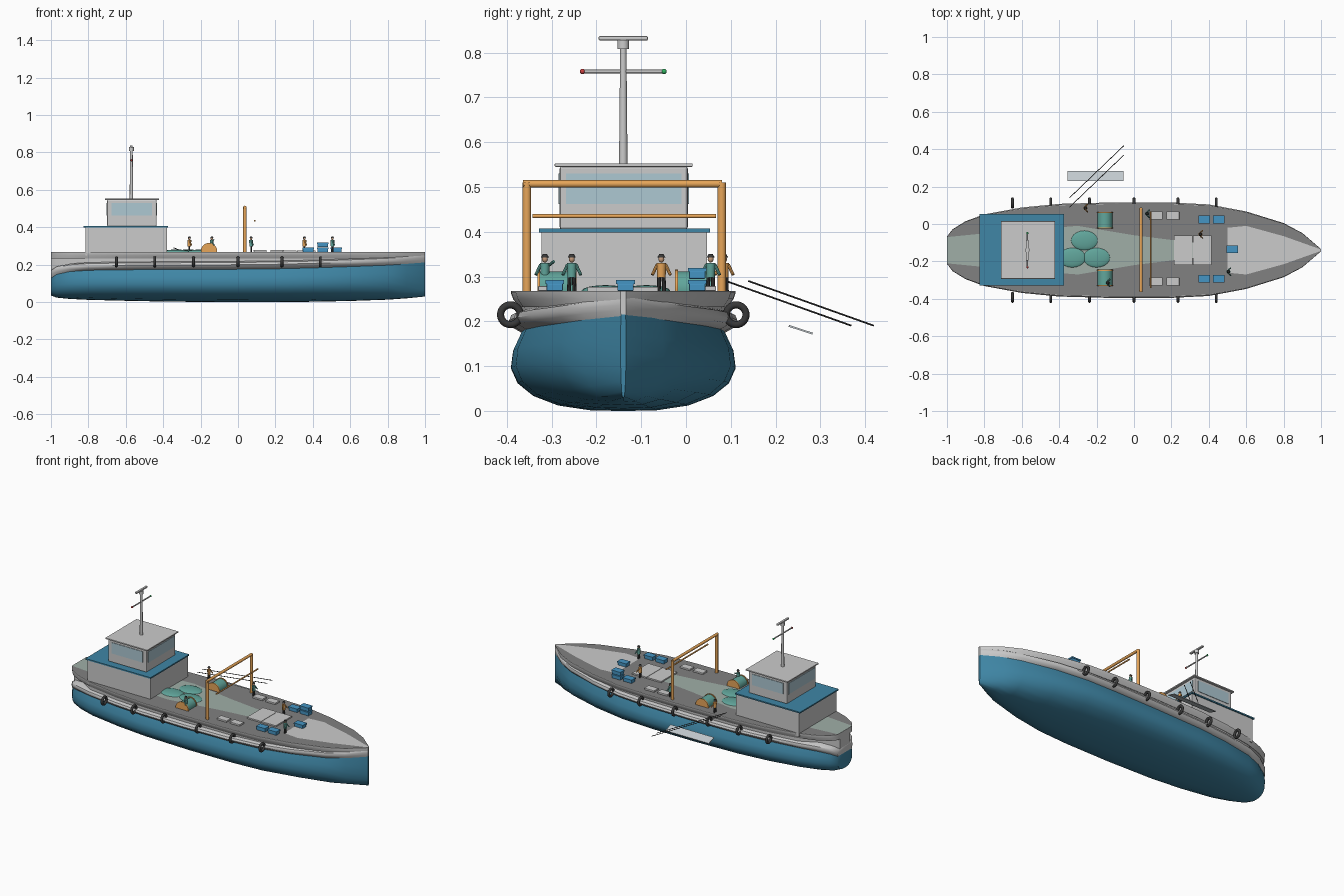
import bpy, bmesh, math
from mathutils import Vector

if "Cube" in bpy.data.objects:
    bpy.data.objects.remove(bpy.data.objects["Cube"])

CY = -0.14   # boat centreline
DZ = 0.268   # deck level

def mat(name, r, g, b):
    m = bpy.data.materials.new(name)
    m.diffuse_color = (r, g, b, 1)
    m.use_nodes = True
    m.node_tree.nodes["Principled BSDF"].inputs["Base Color"].default_value = m.diffuse_color
    return m

BLUE = mat("blue_paint", 0.05, 0.24, 0.38)
CRATE = mat("crate_blue", 0.06, 0.3, 0.55)
ORANGE = mat("orange_paint", 0.8, 0.38, 0.1)
TEAL = mat("net_teal", 0.12, 0.38, 0.33)
GREEN = mat("deck_green", 0.35, 0.43, 0.39)
DARK = mat("rubber", 0.04, 0.04, 0.04)
DECK = mat("deck_grey", 0.22, 0.22, 0.22)
GLASS = mat("glass", 0.42, 0.58, 0.65)
RED = mat("port_red", 0.6, 0.05, 0.05)
LAMP = mat("starboard_green", 0.03, 0.45, 0.12)
SKIN = mat("skin", 0.55, 0.33, 0.2)

def finish(name, m, smooth=None):
    o = bpy.context.object
    o.name = name
    if m:
        o.data.materials.append(m)
    if smooth:
        bpy.ops.object.shade_smooth_by_angle(angle=math.radians(smooth))
    return o

def box(name, x0, x1, y0, y1, z0, z1, m=None, bevel=0):
    bpy.ops.mesh.primitive_cube_add(size=1, location=((x0+x1)/2, (y0+y1)/2, (z0+z1)/2))
    o = finish(name, m)
    o.scale = (x1-x0, y1-y0, z1-z0)
    bpy.ops.object.transform_apply(location=False, rotation=False, scale=True)
    if bevel:
        b = o.modifiers.new("bevel", 'BEVEL')
        b.width, b.segments = bevel, 2
    return o

def rod(name, a, b, r0, m=None, r1=None, n=12):
    a, b = Vector(a), Vector(b)
    d = b - a
    bpy.ops.mesh.primitive_cone_add(vertices=n, radius1=r0, radius2=r0 if r1 is None else r1,
                                    depth=d.length, location=(a+b)/2,
                                    rotation=d.to_track_quat('Z', 'Y').to_euler())
    return finish(name, m, 40)

def ball(name, c, s, m=None):
    bpy.ops.mesh.primitive_uv_sphere_add(segments=20, ring_count=12, radius=1, location=c)
    o = finish(name, m, 60)
    o.scale = s
    return o

def mesh_obj(name, bm, m, smooth=None):
    bmesh.ops.remove_doubles(bm, verts=bm.verts, dist=0.0001)
    bmesh.ops.recalc_face_normals(bm, faces=bm.faces)
    me = bpy.data.meshes.new(name)
    bm.to_mesh(me)
    bm.free()
    o = bpy.data.objects.new(name, me)
    bpy.context.collection.objects.link(o)
    bpy.ops.object.select_all(action='DESELECT')
    o.select_set(True)
    bpy.context.view_layer.objects.active = o
    return finish(name, m, smooth)

# stations: x, half beam, keel z, paint line z
ST = [(-1, .072, .035, .13), (-.97, .11, .024, .15), (-.9, .152, .017, .165), (-.8, .188, .012, .172),
      (-.6, .224, .007, .175), (-.4, .243, .003, .176), (-.1, .251, 0, .177), (.2, .25, 0, .18),
      (.4, .24, .002, .185), (.6, .203, .006, .192), (.8, .142, .013, .2), (.9, .09, .02, .207), (1, .006, .03, .215)]

def loft(name, half, m, smooth=40):
    """half(station) gives (half width, z) points; mirrored about the centreline"""
    bm = bmesh.new()
    rows = []
    for s in ST:
        p = half(s)
        ring = [(CY-w, z) for w, z in reversed(p)] + [(CY+w, z) for w, z in p]
        rows.append([bm.verts.new((s[0], y, z)) for y, z in ring])
    n = len(rows[0])
    for r, q in zip(rows, rows[1:]):
        for i in range(n):
            j = (i+1) % n
            bm.faces.new((r[i], r[j], q[j], q[i]))
    bm.faces.new(rows[0])
    bm.faces.new(rows[-1])
    return mesh_obj(name, bm, m, smooth)

# hull: blue bottom, grey rubbing strake, overhanging deck band
BOT = [(0, 0), (.3, .01), (.58, .07), (.8, .19), (.94, .35), (1, .54), (.98, .76), (.9, 1)]
loft("hull_bottom", lambda s: [(f*s[1], s[2]+t*(s[3]-s[2])) for f, t in BOT], BLUE)
loft("rubbing_strake", lambda s: [(.9*s[1], s[3]-.003), (.99*s[1], s[3]+.01), (1.02*s[1], s[3]+.022),
                                  (1.0*s[1], s[3]+.034), (.92*s[1], s[3]+.04)], None)
loft("inner_hull", lambda s: [(.9*s[1]*(.75 if s[0] < -.85 else 1), s[3]),
                              (.92*s[1]*(.75 if s[0] < -.85 else 1), .24)], None)
loft("deck_band", lambda s: [(.93*s[1], .232), (.98*s[1], .25), (1.0*s[1], .264), (1.0*s[1], .268)], None)

def plate(name, pts, z, m):
    bm = bmesh.new()
    lo = [bm.verts.new((x, CY+w, z)) for x, w in pts] + [bm.verts.new((x, CY-w, z)) for x, w in reversed(pts)]
    f = bm.faces.new(lo)
    f.normal_update()
    if f.normal.z < 0:
        f.normal_flip()
    me = bpy.data.meshes.new(name)
    bm.to_mesh(me)
    bm.free()
    o = bpy.data.objects.new(name, me)
    me.materials.append(m) if m else None
    bpy.context.collection.objects.link(o)

# deck surfaces
plate("main_deck", [(s[0], s[1]*.985) for s in ST], .2688, DECK)
plate("aft_deck", [(-1, .07), (-.8, .09), (-.3, .13), (0, .08), (.4, .03)], .2695, GREEN)
plate("fore_deck", [(.5, .12), (.6, .13), (.8, .075), (1, .004)], .2695, None)

# deckhouse and wheelhouse
box("deckhouse", -.815, -.38, -.322, .047, .25, .4)
box("deckhouse_roof", -.825, -.375, -.328, .054, .399, .407, BLUE)
box("wheelhouse", -.7, -.435, -.282, .004, .405, .547, bevel=.006)
box("wheelhouse_roof", -.712, -.422, -.293, .015, .545, .553, bevel=.002)
for i, y in enumerate((-.283, .005)):
    box(f"side_window_{i}", -.675, -.46, y-.002, y+.002, .462, .53, GLASS)
for i, x in enumerate((-.701, -.434)):
    box(f"end_window_{i}", x-.002, x+.002, -.268, -.01, .462, .53, GLASS)

# mast, radar and lights
rod("mast", (-.57, CY, .55), (-.57, CY, .815), .0095, r1=.007)
rod("radar_base", (-.57, CY, .808), (-.57, CY, .828), .013)
box("radar_bar", -.577, -.563, CY-.055, CY+.055, .827, .837, bevel=.003)
rod("mast_yard", (-.57, CY-.09, .758), (-.57, CY+.09, .758), .004)
ball("port_light", (-.57, CY-.091, .758), (.006,)*3, RED)
ball("starboard_light", (-.57, CY+.091, .758), (.006,)*3, LAMP)

# gantry
for y in (-.355, .08):
    rod("gantry_post", (.037, y, .26), (.037, y, .51), .0095, ORANGE)
rod("gantry_beam", (.037, -.364, .507), (.037, .08, .507), .0085, ORANGE)
rod("gantry_roller", (.09, -.343, .435), (.09, .067, .435), .0045, ORANGE)

# tyre fenders on both sides
for x in (-.65, -.445, -.238, 0, .235, .44):
    for s in (-1, 1):
        bpy.ops.mesh.primitive_torus_add(major_radius=.022, minor_radius=.008, major_segments=24, minor_segments=10,
                                         location=(x, CY+s*.252, .215), rotation=(0, math.pi/2, 0))
        finish("tyre_fender", DARK, 60)

# net drums with flanges
for y in (.02, -.288):
    rod("net_drum", (-.155, y-.038, .272), (-.155, y+.038, .272), .04, TEAL, n=24)
    for s in (-1, 1):
        rod("drum_flange", (-.155, y+s*.038, .272), (-.155, y+s*.044, .272), .044, ORANGE, n=24)

# net piles
for x, y in ((-.265, -.088), (-.33, -.18), (-.2, -.18)):
    ball("net_pile", (x, y, DZ), (.072, .053, .013), TEAL)

# hatch, fish boxes and crates
box("hatch_port", .215, .314, -.22, -.062, .26, .277)
box("hatch_starboard", .316, .415, -.22, -.062, .26, .277)
for x in (.118, .208):
    for y in (.045, -.308):
        box("fish_box", x-.034, x+.034, y-.022, y+.022, DZ, .279, bevel=.002)
for x, y, z in ((.375, .025, 0), (.453, .025, 0), (.375, -.293, 0), (.453, -.293, 0), (.525, -.135, 0),
                (.453, .025, .027)):
    box("crate", x-.029, x+.029, y-.018, y+.018, DZ+z, DZ+z+.017, CRATE, .002)
    box("crate_lid", x-.031, x+.031, y-.021, y+.021, DZ+z+.016, DZ+z+.024, CRATE)

# crew
def crew(x, y, coat, raised):
    for s in (-1, 1):
        rod("crew_leg", (x, y+s*.006, DZ), (x, y+s*.005, DZ+.034), .0045, DARK, n=8)
        hand = (x+.012, y+s*.02, DZ+(.066 if raised and s > 0 else .036))
        rod("crew_arm", (x, y+s*.01, DZ+.058), hand, .0035, coat, n=8)
    rod("crew_torso", (x, y, DZ+.03), (x, y, DZ+.063), .0095, coat, .011, 10)
    ball("crew_head", (x, y, DZ+.071), (.0065, .0065, .0075), SKIN)
    rod("crew_hat", (x, y, DZ+.075), (x, y, DZ+.082), .009, DARK, .005, 10)

for c in ((-.26, .085, ORANGE, 0), (-.14, -.315, TEAL, 1), (.07, .055, TEAL, 0),
          (.355, -.055, ORANGE, 0), (.505, -.255, TEAL, 0)):
    crew(*c)

# outboard poles and boarding plank
rod("pole_outer", (-.345, .14, .29), (-.055, .418, .191), .002, DARK, n=8)
rod("pole_inner", (-.345, .09, .29), (-.055, .368, .191), .002, DARK, n=8)
p = box("plank", -.355, -.055, .228, .284, .1795, .1835, GLASS)
p.rotation_euler.x = math.radians(-18)
p.data.materials[0] = mat("plank_grey", .55, .6, .63)
